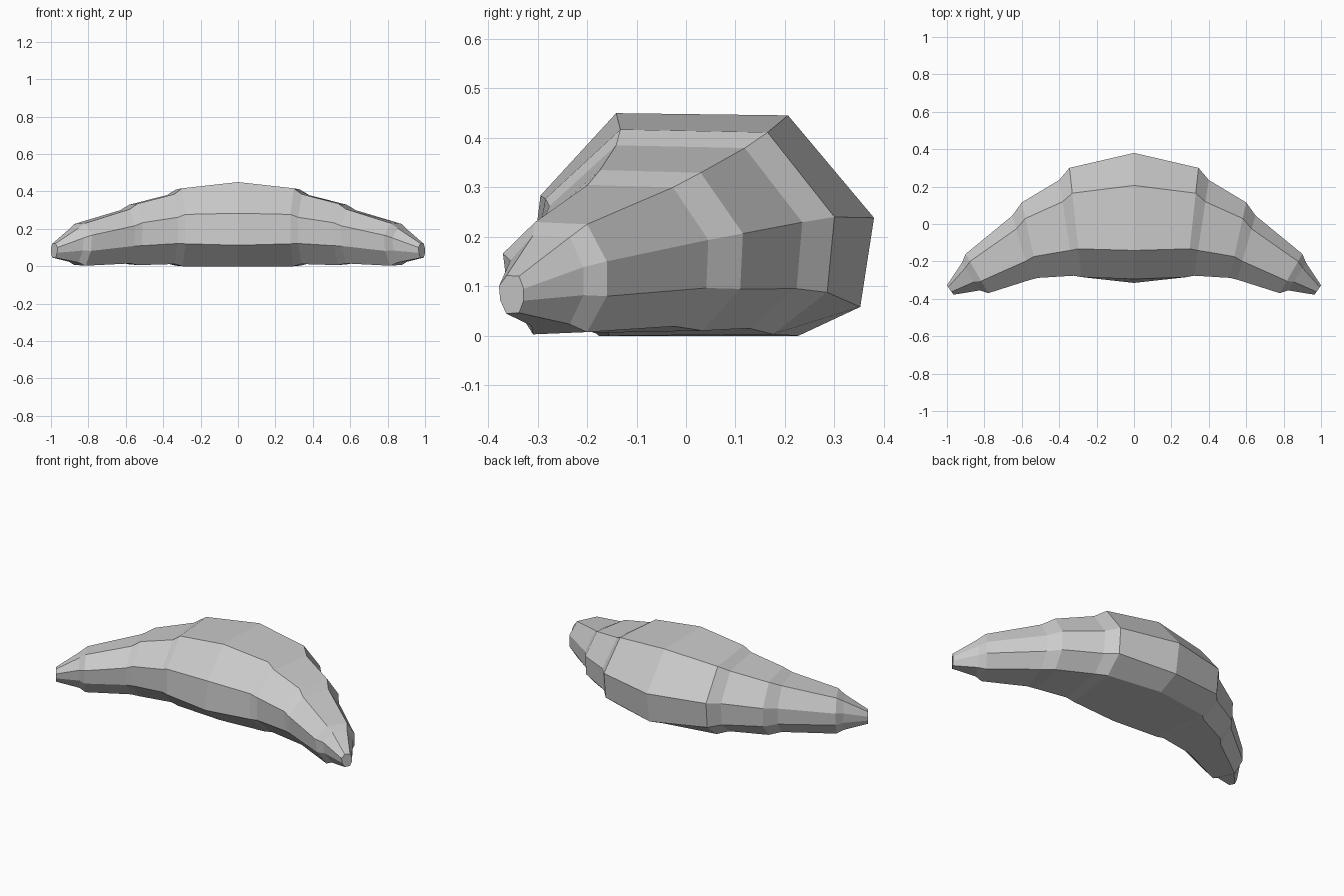
import bpy
import bmesh
from mathutils import Vector

default_cube = bpy.data.objects.get("Cube")
if default_cube:
    bpy.data.objects.remove(default_cube, do_unlink=True)


def make_material(name, colour):
    material = bpy.data.materials.new(name)
    material.use_nodes = True
    material.diffuse_color = colour
    material.node_tree.nodes["Principled BSDF"].inputs["Base Color"].default_value = colour
    return material


# Eight-sided sections: (fraction from inner to outer side, fraction of height)
MIDDLE_SECTION = [(.03, .63), (.25, 1), (.75, .99), (1, .53),
                  (.96, .13), (.78, 0), (.2, 0), (0, .25)]
END_SECTION = [(0, .72), (.31, 1), (.81, .98), (1, .65),
               (1, .34), (.81, .02), (.29, 0), (.05, .35)]

# Stations along one arm: inner side, outer side, bottom and top heights
STATIONS = [
    ((0, -.315), (0, .38), (0, .45)),
    ((.28, -.295), (.345, .3), (0, .417)),
    ((.32, -.285), (.4, .235), (.012, .385)),
    ((.51, -.292), (.6, .115), (.006, .335)),
    ((.55, -.3), (.65, .045), (.015, .305)),
    ((.78, -.37), (.9, -.16), (.003, .23)),
    ((.825, -.355), (.92, -.207), (.02, .203)),
    ((.965, -.378), (1, -.328), (.045, .122)),
]


def section_points(inner, outer, heights):
    """Place a section across the arm, blending from middle to end shape."""
    inner, outer = Vector(inner), Vector(outer)
    bottom, top = heights
    blend = min(outer.x / .9, 1)
    points = []
    for middle, end in zip(MIDDLE_SECTION, END_SECTION):
        across, up = Vector(middle).lerp(Vector(end), blend)
        flat = inner.lerp(outer, across)
        points.append(Vector((flat.x, flat.y, bottom + up * (top - bottom))))
    return points


# Curved roll: mirrored sections joined into one faceted skin
left_arm = [section_points(*station) for station in STATIONS]
right_arm = [[Vector((-p.x, p.y, p.z)) for p in ring] for ring in left_arm[:0:-1]]

bm = bmesh.new()
rings = [[bm.verts.new(p) for p in ring] for ring in right_arm + left_arm]
for ring, following in zip(rings, rings[1:]):
    for i in range(len(ring)):
        j = (i + 1) % len(ring)
        bm.faces.new((ring[i], ring[j], following[j], following[i]))

# Blunt tips
bm.faces.new(rings[0])
bm.faces.new(rings[-1])
bmesh.ops.recalc_face_normals(bm, faces=bm.faces[:])

mesh = bpy.data.meshes.new("crescent_roll")
bm.to_mesh(mesh)
bm.free()
mesh.materials.append(make_material("light grey", (.6, .6, .6, 1)))
crescent_roll = bpy.data.objects.new("crescent_roll", mesh)
bpy.context.collection.objects.link(crescent_roll)
